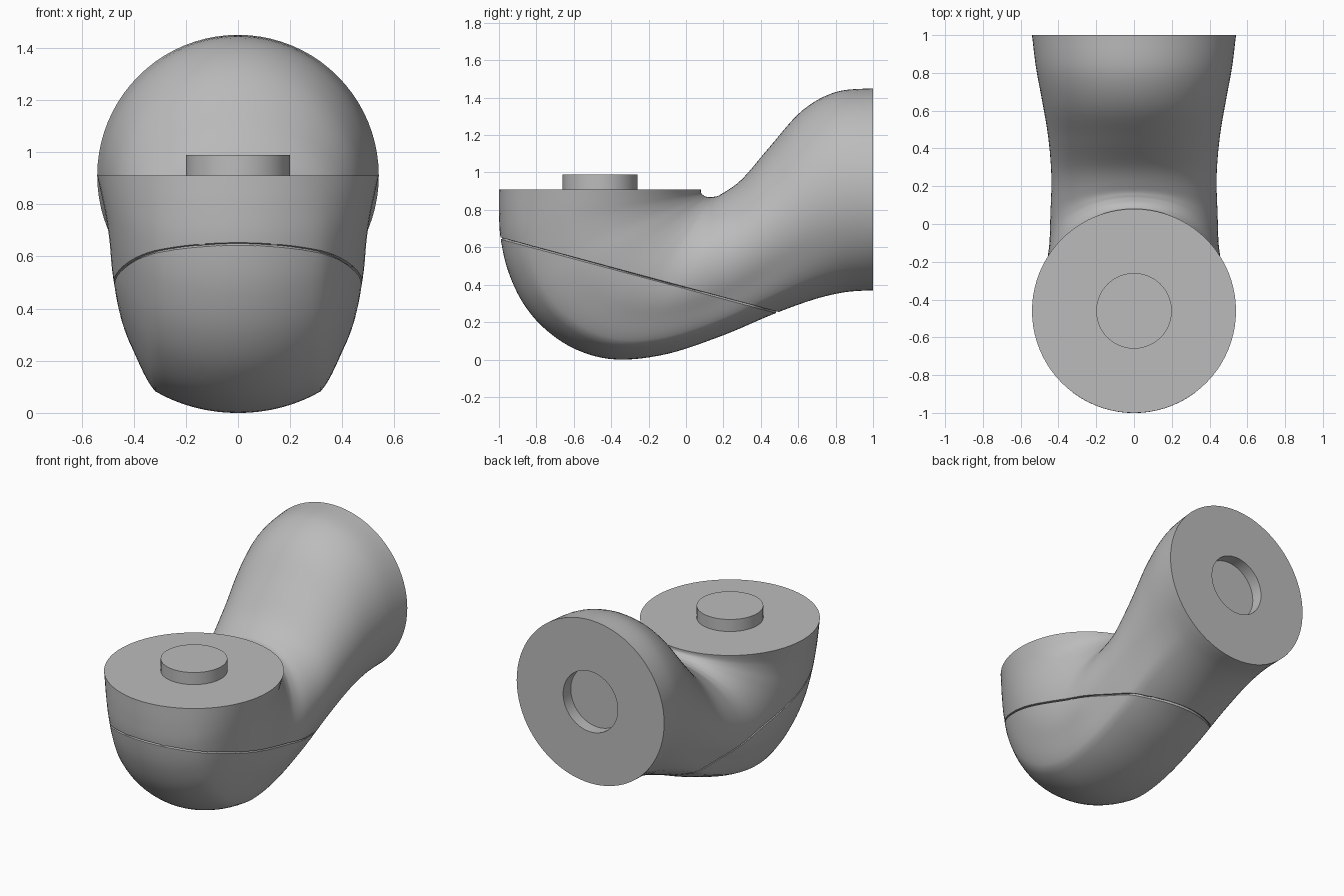
import bpy, bmesh, math
from mathutils import Vector

cube = bpy.data.objects.get("Cube")
if cube:
    bpy.data.objects.remove(cube, do_unlink=True)

RADIUS, PIN_RADIUS, AXIS_Z, PIN_Y = 0.54, 0.2, 0.91, -0.46
SIDES, STEPS = 80, 6

grey = bpy.data.materials.new("plain grey")
grey.use_nodes = True
color = (0.5, 0.5, 0.5, 1)
grey.diffuse_color = color
grey.node_tree.nodes["Principled BSDF"].inputs["Base Color"].default_value = color

# Elbow sections: inner y, inner z, outer y, outer z, side pinch
SECTIONS = [
    (.08, .91, -1, .91, 0), (.08, .895, -1, .78, .03), (.085, .885, -.99, .64, .06),
    (.095, .877, -.95, .47, .085), (.105, .872, -.87, .3, .1), (.115, .869, -.75, .16, .12),
    (.13, .868, -.58, .05, .145), (.15, .87, -.37, 0, .17), (.19, .885, -.1, .03, .18),
    (.3, .965, .2, .13, .19), (.45, 1.14, .46, .24, .16), (.62, 1.33, .68, .32, .1),
    (.8, 1.43, .85, .36, .04), (1, 1.45, 1, .37, 0)]


def spline(p0, p1, p2, p3, t):
    return [b + t / 2 * (c - a + t * (2 * a - 5 * b + 4 * c - d + t * (3 * (b - c) + d - a)))
            for a, b, c, d in zip(p0, p1, p2, p3)]


def section_ring(bm, iy, iz, oy, oz, pinch):
    inner, outer = Vector((0, iy, iz)), Vector((0, oy, oz))
    ring = []
    for i in range(SIDES):
        angle = math.tau * i / SIDES
        # Round belly strip, narrowed side walls
        turn = math.degrees(min(angle, math.tau - angle))
        s = min(max((turn - 36) / 30, 0), 1)
        width = RADIUS * math.sin(angle) * (1 - pinch * s * (2 - s))
        p = outer.lerp(inner, (1 - math.cos(angle)) / 2)
        ring.append(bm.verts.new((width, p.y, p.z)))
    return ring


def socket_ring(bm, y):
    return section_ring_circle(bm, y, PIN_RADIUS)


def section_ring_circle(bm, y, r):
    return [bm.verts.new((r * math.sin(math.tau * i / SIDES), y,
                          AXIS_Z - r * math.cos(math.tau * i / SIDES))) for i in range(SIDES)]


def finish(name, bm):
    bmesh.ops.recalc_face_normals(bm, faces=bm.faces)
    mesh = bpy.data.meshes.new(name)
    bm.to_mesh(mesh)
    bm.free()
    mesh.materials.append(grey)
    obj = bpy.data.objects.new(name, mesh)
    bpy.context.collection.objects.link(obj)
    bpy.ops.object.select_all(action='DESELECT')
    obj.select_set(True)
    bpy.context.view_layer.objects.active = obj
    bpy.ops.object.shade_smooth_by_angle(angle=math.radians(30))
    return obj


# Elbow body, lofted from the upright flange to the rear flange
bm = bmesh.new()
rings = []
last = len(SECTIONS) - 1
for k in range(last):
    pts = [SECTIONS[min(max(k + j, 0), last)] for j in (-1, 0, 1, 2)]
    rings += [section_ring(bm, *spline(*pts, n / STEPS)) for n in range(STEPS)]
rings.append(section_ring(bm, *SECTIONS[-1]))

# Round socket sunk into the rear flange
rings += [socket_ring(bm, 1), socket_ring(bm, 0.92)]
for a, b in zip(rings, rings[1:]):
    for i in range(SIDES):
        j = (i + 1) % SIDES
        bm.faces.new((a[i], a[j], b[j], b[i]))
bm.faces.new(rings[0])
bm.faces.new(rings[-1])
bmesh.ops.recalc_face_normals(bm, faces=bm.faces)

# Thin sloping seam groove
normal = Vector((0, 0.268, 1)).normalized()
start = Vector((0, -1, 0.65))
for offset in (-0.005, 0.005, 0):
    bmesh.ops.bisect_plane(bm, geom=bm.verts[:] + bm.edges[:] + bm.faces[:], dist=1e-5,
                           plane_co=start + normal * offset, plane_no=normal)
bm.normal_update()
seam = [v for v in bm.verts if abs((v.co - start).dot(normal)) < 2e-5]
moves = [(v, v.normal * 0.012) for v in seam]
for v, move in moves:
    v.co -= move
finish("elbow_body", bm)

# Locating pin on the upright flange
bm = bmesh.new()
bmesh.ops.create_cone(bm, cap_ends=True, segments=SIDES, radius1=PIN_RADIUS,
                      radius2=PIN_RADIUS, depth=0.1)
bmesh.ops.translate(bm, verts=bm.verts, vec=(0, PIN_Y, 0.94))
finish("locating_pin", bm)
